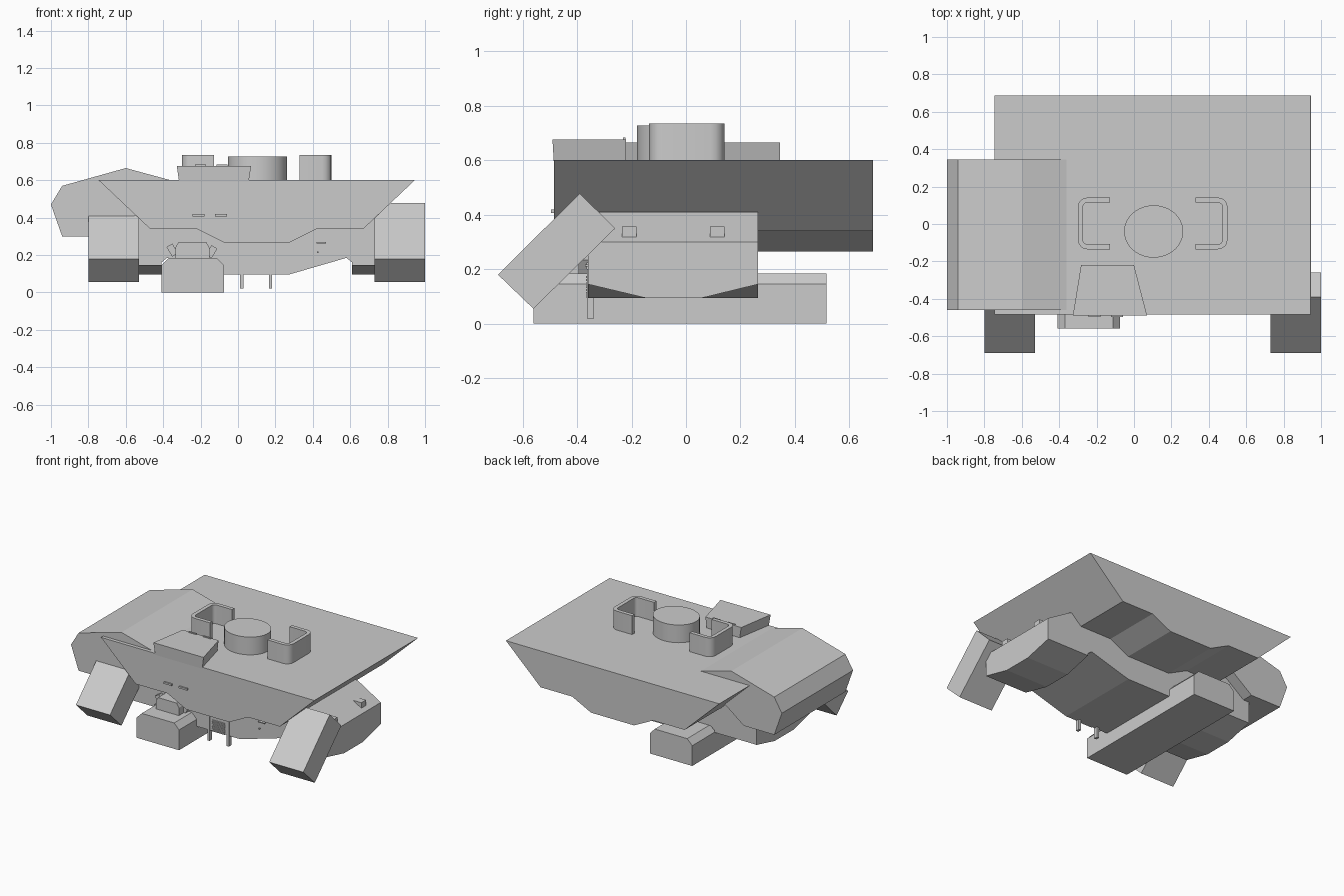
import bpy, math
from mathutils import Matrix

if "Cube" in bpy.data.objects:
    bpy.data.objects.remove(bpy.data.objects["Cube"])

C = 0.1  # the main hull is symmetric about this x


def make(name, verts, faces):
    me = bpy.data.meshes.new(name)
    me.from_pydata(verts, [], faces)
    import bmesh
    bm = bmesh.new()
    bm.from_mesh(me)
    bmesh.ops.recalc_face_normals(bm, faces=bm.faces)
    bm.to_mesh(me)
    bm.free()
    ob = bpy.data.objects.new(name, me)
    bpy.context.collection.objects.link(ob)
    return ob


def prism(name, pts, a, b, axis='y'):
    """Extrude a profile: (x,z) along y, (x,y) along z or (y,z) along x."""
    place = {'y': lambda p, t: (p[0], t, p[1]),
             'z': lambda p, t: (p[0], p[1], t),
             'x': lambda p, t: (t, p[0], p[1])}[axis]
    n = len(pts)
    verts = [place(p, a) for p in pts] + [place(p, b) for p in pts]
    faces = [range(n), range(n, 2 * n)]
    faces += [(i, (i + 1) % n, n + (i + 1) % n, n + i) for i in range(n)]
    return make(name, verts, [tuple(f) for f in faces])


def box(name, x0, x1, y0, y1, z0, z1):
    return prism(name, [(x0, z0), (x1, z0), (x1, z1), (x0, z1)], y0, y1)


def both(half):
    """Mirror a half profile about x = C."""
    return [(C + x, z) for x, z in half] + [(C - x, z) for x, z in reversed(half)]


# wide upper deck with stepped underside
prism('upper_deck', both([(.17, .265), (.32, .34), (.57, .34), (.845, .6)]), -.485, .687)

# central hull between the side pods
prism('central_hull', both([(.17, .095), (.48, .185), (.51, .16), (.53, .16), (.66, .41)]),
      -.36, .265)

for s, side in ((1, 'right'), (-1, 'left')):
    X = lambda d: C + s * d
    # side pod with bottom chamfered at both ends
    prism('side_pod_' + side, [(-.36, .145), (-.15, .095), (.06, .095), (.265, .145),
                               (.265, .3), (-.36, .3)], X(.51), X(.845), 'x')
    prism('pod_shoulder_' + side, [(X(.51), .3), (X(.845), .3), (X(.66), .41), (X(.51), .41)],
          -.36, .265)
    # tilted block at the front corner
    prism('tilted_block_' + side, [(-.69, .18), (-.56, .055), (-.26, .35), (-.39, .478)],
          X(.63), X(.9), 'x')
    # lugs on the pod shoulder
    for y in (-.235, .088):
        box('shoulder_lug_' + side, *sorted((X(.68), X(.815))), y, y + .053, .295, .357)
    # C-shaped guard on the deck: arcs outside, then inside
    def arm(inset, r):
        out = []
        for cy, a0 in ((-1, -90), (1, 0)):
            for k in range(5):
                a = math.radians(a0 + k * 22.5)
                out.append((X(.4 - inset - r + r * math.cos(a)),
                            .003 + cy * (.138 - inset - r) + r * math.sin(a)))
        return out
    o, i = arm(0, .05), arm(.027, .023)
    end = X(.228)
    prism('deck_guard_' + side,
          [(end, -.135)] + o + [(end, .141), (end, .114)] + i[::-1] + [(end, -.108)],
          .59, .735, 'z')

# faceted cover over the left side
prism('side_cover', [(-1, .47), (-.94, .57), (-.6, .665), (-.36, .6), (-.5, .45),
                     (-.7, .3), (-.94, .3)], -.46, .345)

# oval drum on the deck
ring = [(.105 + .158 * math.cos(2 * math.pi * k / 48),
         -.04 + .14 * math.sin(2 * math.pi * k / 48)) for k in range(48)]
drum = prism('deck_drum', ring, .59, .727, 'z')
bpy.ops.object.select_all(action='DESELECT')
for ob in bpy.data.objects:
    if ob.name.startswith(('deck_drum', 'deck_guard')):
        ob.select_set(True)
        bpy.context.view_layer.objects.active = ob
bpy.ops.object.shade_smooth_by_angle(angle=math.radians(35))

# raised panel, tapered to the rear and slightly undercut
make('raised_panel',
     [(-.315, -.485, .59), (.057, -.485, .59), (-.01, -.22, .59), (-.27, -.22, .59),
      (-.327, -.49, .676), (.07, -.49, .676), (0, -.22, .676), (-.283, -.22, .676)],
     [(0, 1, 2, 3), (4, 5, 6, 7), (0, 1, 5, 4), (1, 2, 6, 5), (2, 3, 7, 6), (3, 0, 4, 7)])
for x in (-.2, -.085):
    box('panel_button', x - .03, x + .03, -.232, -.222, .67, .683)

# slots on the front face
for x in (-.21, -.09):
    box('front_slot', x - .032, x + .032, -.496, -.48, .407, .42)

# long keel box and the housing above it
prism('keel_box', [(-.41, 0), (-.075, 0), (-.075, .145), (-.113, .185), (-.37, .185),
                   (-.41, .145)], -.56, .515)
prism('front_housing', [(-.335, .18), (-.335, .24), (-.318, .27), (-.17, .27), (-.153, .24),
                        (-.153, .18)], -.45, -.3)
for s in (-1, 1):
    knob = box('housing_knob', -.035, .025, -.395, -.36, -.018, .018)
    knob.matrix_world = (Matrix.Translation((-.244 + s * .105, 0, .222))
                         @ Matrix.Rotation(s * math.radians(-60), 4, 'Y'))

# grille with slats, frame bar, and two hanging struts
for k in range(7):
    box('grille_slat', .05, .15, -.367, -.355, .096 + k * .012, .104 + k * .012)
box('grille_bar', .05, .15, -.366, -.355, .2, .224)
for x in (.012, .165):
    box('hanging_strut', x, x + .018, -.364, -.337, .02, .2)

# small lever on the front of the hull
box('lever_bar', .42, .47, -.375, -.35, .262, .269)
box('lever_pin', .422, .43, -.37, -.35, .21, .218)
